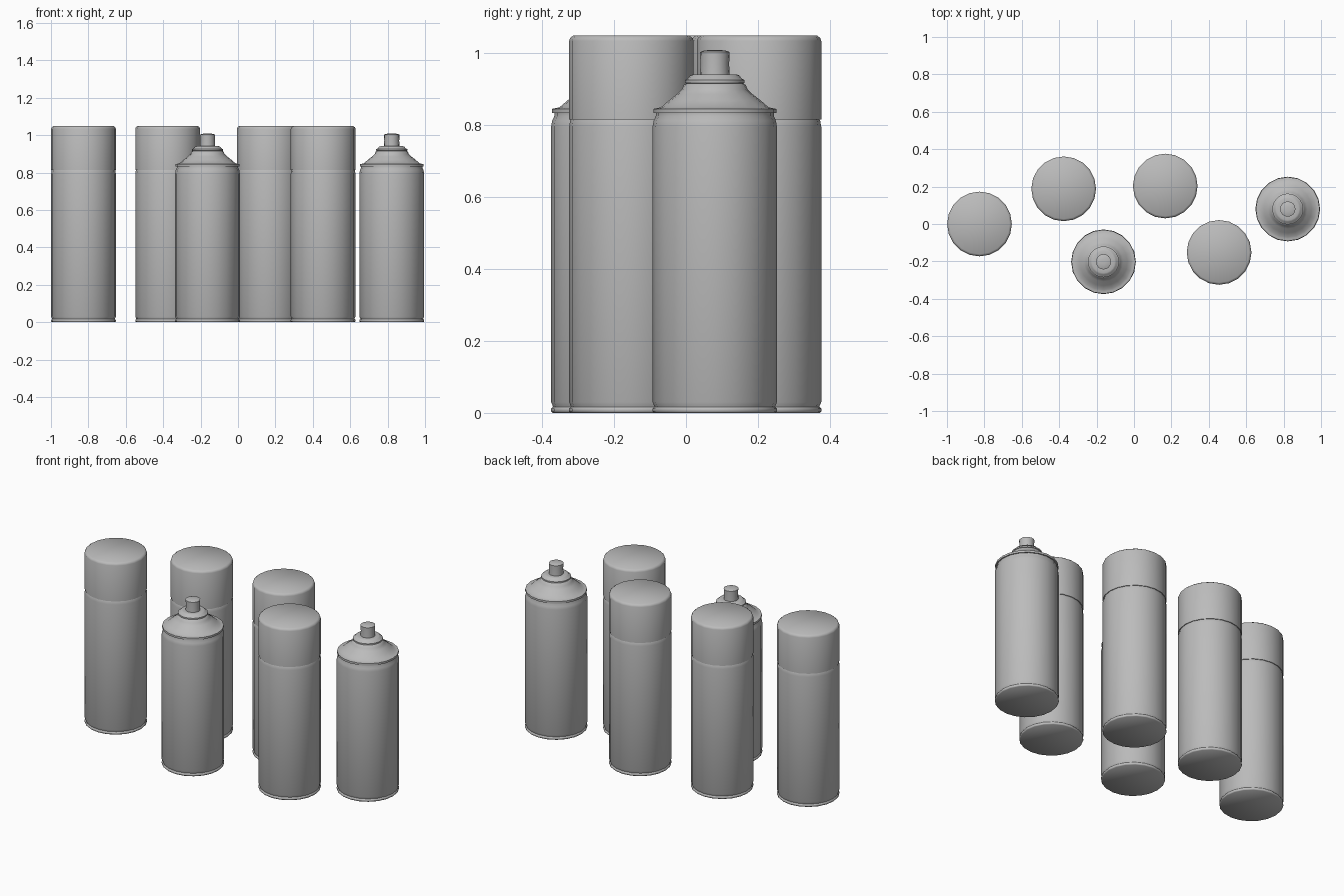
import bpy
import math
from mathutils import Vector

if "Cube" in bpy.data.objects:
    bpy.data.objects.remove(bpy.data.objects["Cube"], do_unlink=True)

SIDES = 20
R = 0.173

# One plain grey for everything
grey = bpy.data.materials.new("plain grey")
grey.use_nodes = True
colour = (0.5, 0.5, 0.5, 1)
grey.diffuse_color = colour
grey.node_tree.nodes["Principled BSDF"].inputs["Base Color"].default_value = colour


def lathe(name, profile, place, sides=SIDES, close_bottom=True):
    """Spin a (radius, height) profile around z, with flat end caps."""
    verts, faces = [], []
    for r, z in profile:
        for i in range(sides):
            a = math.tau * i / sides
            verts.append((r * math.cos(a), r * math.sin(a), z))
    for k in range(len(profile) - 1):
        for i in range(sides):
            j = (i + 1) % sides
            lo, hi = k * sides, (k + 1) * sides
            faces.append((lo + i, lo + j, hi + j, hi + i))
    if close_bottom:
        faces.append(tuple(reversed(range(sides))))
    top = (len(profile) - 1) * sides
    faces.append(tuple(range(top, top + sides)))
    mesh = bpy.data.meshes.new(name)
    mesh.from_pydata(verts, [], faces)
    mesh.materials.append(grey)
    obj = bpy.data.objects.new(name, mesh)
    obj.location = Vector((place[0], place[1], 0))
    bpy.context.collection.objects.link(obj)
    bpy.ops.object.select_all(action="DESELECT")
    obj.select_set(True)
    bpy.context.view_layer.objects.active = obj
    bpy.ops.object.shade_smooth_by_angle(angle=math.radians(50))
    return obj


# Bottom seam, straight wall and shoulder
body = [(R - 0.004, 0), (R, 0.004), (R, 0.012), (R - 0.005, 0.017),
        (R - 0.004, 0.021), (R, 0.03), (R, 0.795), (R - 0.003, 0.812),
        (R - 0.009, 0.825), (R - 0.009, 0.833)]
# Rolled rim and concave-to-convex dome
dome = [(0.164, 0.833), (0.171, 0.833), (0.171, 0.845), (0.160, 0.847),
        (0.150, 0.849), (0.128, 0.868), (0.105, 0.886), (0.091, 0.899),
        (0.086, 0.912), (0.078, 0.916)]
# Valve cup
collar = [(0.074, 0.914), (0.083, 0.917), (0.083, 0.925), (0.075, 0.929),
          (0.068, 0.938), (0.060, 0.941), (0.040, 0.941)]
# Spray button with a slightly domed top
button = [(0.041, 0.938), (0.040, 0.97), (0.041, 1.003), (0.030, 1.007),
          (0.012, 1.009)]
# Push-on cap with a chamfered edge
cap = [(R - 0.008, 0.815), (R, 0.815), (R, 1.034), (R - 0.003, 1.042),
       (R - 0.012, 1.049)]

# Position and whether the cap is on
cans = [(-0.826, 0.0, True), (-0.376, 0.188, True), (-0.163, -0.202, False),
        (0.167, 0.203, True), (0.455, -0.152, True), (0.822, 0.080, False)]

for n, (x, y, capped) in enumerate(cans, 1):
    place = (x, y)
    lathe(f"can_body_{n}", body, place)
    lathe(f"can_dome_{n}", dome, place)
    lathe(f"valve_collar_{n}", collar, place)
    lathe(f"spray_button_{n}", button, place, sides=16)
    if capped:
        lathe(f"cap_{n}", cap, place, close_bottom=False)
